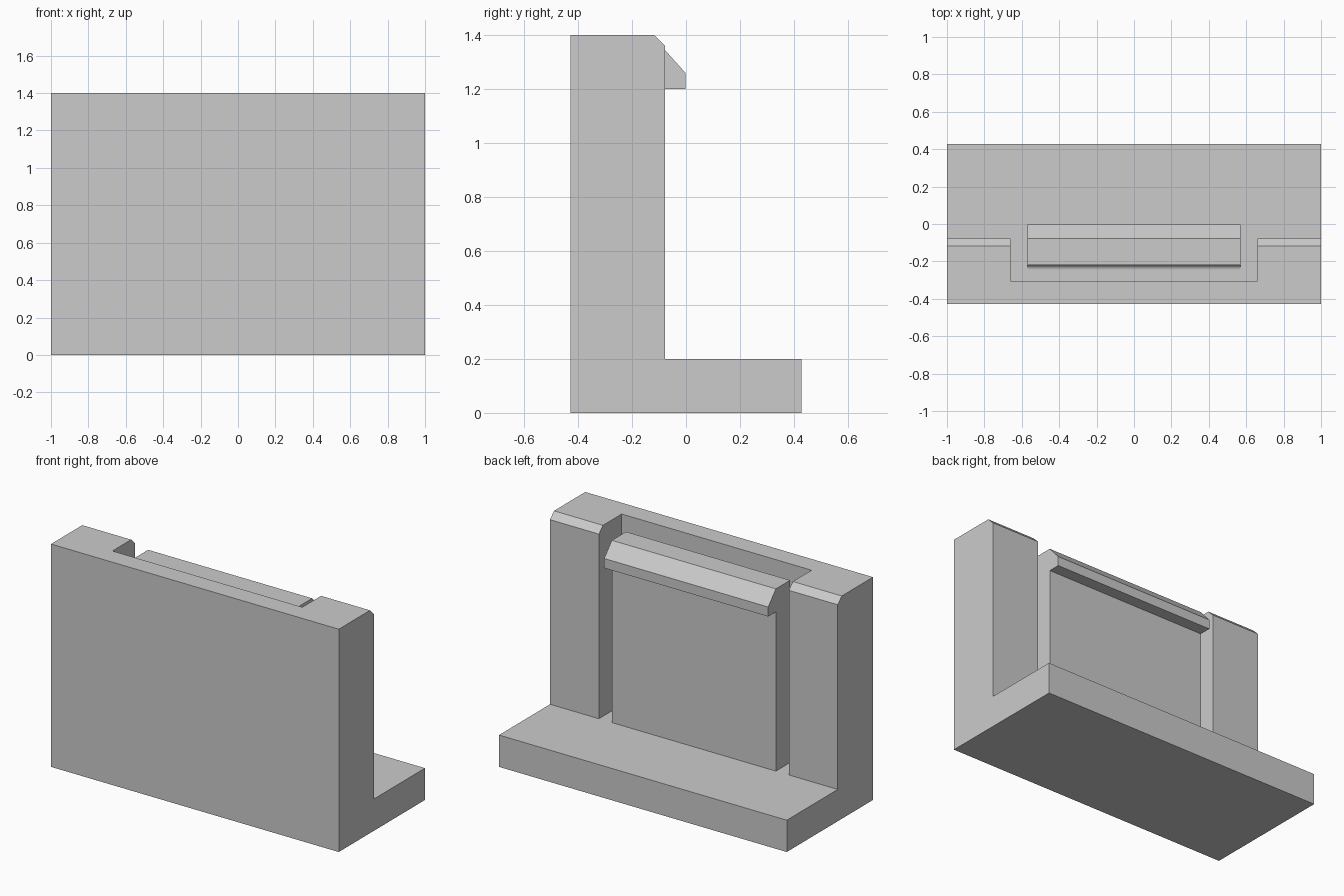
import bpy
import bmesh
from math import radians, sin, cos

cube = bpy.data.objects.get("Cube")
if cube:
    bpy.data.objects.remove(cube, do_unlink=True)

grey = bpy.data.materials.new("plain grey")
grey.use_nodes = True
colour = (0.6, 0.6, 0.6, 1)
grey.diffuse_color = colour
grey.node_tree.nodes["Principled BSDF"].inputs["Base Color"].default_value = colour

HALF_DEPTH = 0.428
WALL_BACK = -0.078
FLOOR = 0.2


def prism(name, profile, half_width):
    """Extrude a side profile of (y, z) points across the width."""
    bm = bmesh.new()
    face = bm.faces.new([bm.verts.new((-half_width, y, z)) for y, z in profile])
    swept = bmesh.ops.extrude_face_region(bm, geom=[face])["geom"]
    verts = [v for v in swept if isinstance(v, bmesh.types.BMVert)]
    bmesh.ops.translate(bm, verts=verts, vec=(2 * half_width, 0, 0))
    bmesh.ops.recalc_face_normals(bm, faces=bm.faces)
    mesh = bpy.data.meshes.new(name)
    bm.to_mesh(mesh)
    bm.free()
    mesh.materials.append(grey)
    obj = bpy.data.objects.new(name, mesh)
    bpy.context.collection.objects.link(obj)
    return obj


# L-shaped bracket with a chamfered upper back edge
bracket = prism("bracket", [
    (-HALF_DEPTH, 0), (HALF_DEPTH, 0), (HALF_DEPTH, FLOOR), (WALL_BACK, FLOOR),
    (WALL_BACK, 1.36), (-0.118, 1.4), (-HALF_DEPTH, 1.4)], 1)

# Pocket cut down through the wall to the base
pocket = prism("pocket_cutter", [
    (-0.304, FLOOR), (0.1, FLOOR), (0.1, 1.6), (-0.304, 1.6)], 0.66)
pocket.hide_render = True
pocket.hide_set(True)
cut = bracket.modifiers.new("pocket", 'BOOLEAN')
cut.operation = 'DIFFERENCE'
cut.solver = 'EXACT'
cut.object = pocket

# Snap tongue with a sloped hook on top and a small fillet at its root
TONGUE_FRONT, R = -0.219, 0.025
fillet = [(TONGUE_FRONT - R + R * cos(radians(a)), FLOOR + R - R * sin(radians(a)))
          for a in range(0, 91, 15)]
tongue = prism("snap_tongue", fillet + [
    (WALL_BACK, FLOOR), (WALL_BACK, 1.2), (-0.002, 1.2), (-0.002, 1.26),
    (WALL_BACK, 1.345), (TONGUE_FRONT, 1.345)], 0.57)
bpy.ops.object.select_all(action='DESELECT')
tongue.select_set(True)
bpy.context.view_layer.objects.active = tongue
bpy.ops.object.shade_smooth_by_angle(angle=radians(30))
